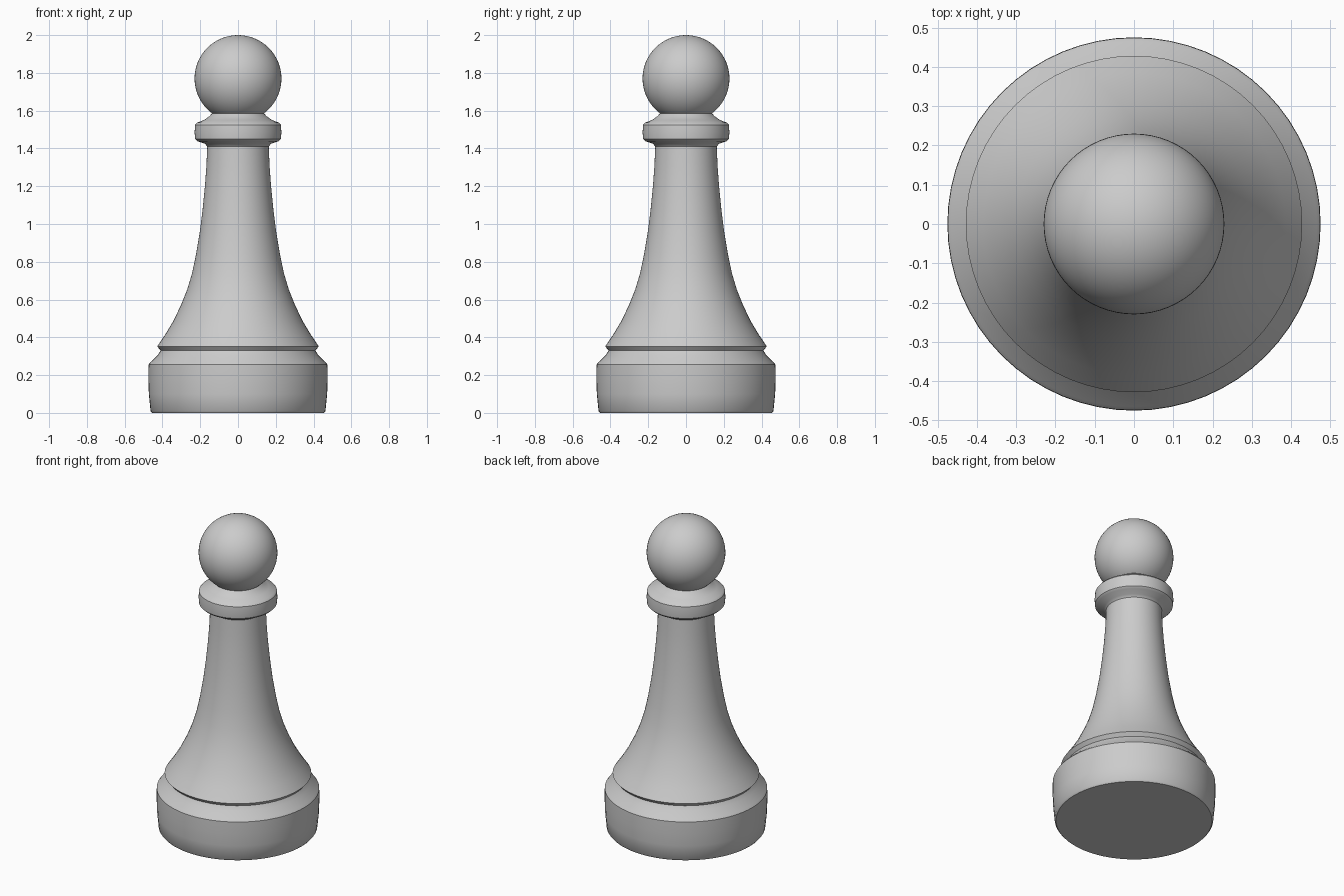
import bpy, bmesh, math

old = bpy.data.objects.get("Cube")
if old:
    bpy.data.objects.remove(old, do_unlink=True)

SEGMENTS = 64

grey = bpy.data.materials.new("light_grey")
grey.use_nodes = True
colour = (0.6, 0.6, 0.6, 1)
grey.diffuse_color = colour
grey.node_tree.nodes["Principled BSDF"].inputs["Base Color"].default_value = colour


def lathe(name, profile, angle=35):
    """Spin a (radius, height) profile around the z axis."""
    bm = bmesh.new()
    verts = [bm.verts.new((r, 0, z)) for r, z in profile]
    edges = [bm.edges.new(pair) for pair in zip(verts, verts[1:])]
    bmesh.ops.spin(bm, geom=verts + edges, cent=(0, 0, 0), axis=(0, 0, 1),
                   angle=math.tau, steps=SEGMENTS, use_duplicate=False)
    bmesh.ops.remove_doubles(bm, verts=bm.verts, dist=0.0001)
    bmesh.ops.recalc_face_normals(bm, faces=bm.faces)
    mesh = bpy.data.meshes.new(name)
    bm.to_mesh(mesh)
    bm.free()
    mesh.materials.append(grey)
    obj = bpy.data.objects.new(name, mesh)
    bpy.context.collection.objects.link(obj)
    bpy.ops.object.select_all(action="DESELECT")
    obj.select_set(True)
    bpy.context.view_layer.objects.active = obj
    bpy.ops.object.shade_smooth_by_angle(angle=math.radians(angle))
    return obj


# Foot, waist, collar and neck turned as one piece, from floor to head
stem = [
    (0, 0), (0.455, 0), (0.463, 0.01), (0.472, 0.1), (0.475, 0.18), (0.474, 0.255),
    (0.465, 0.267), (0.425, 0.305), (0.41, 0.33), (0.428, 0.352),
    (0.385, 0.415), (0.343, 0.485), (0.3, 0.575), (0.27, 0.65), (0.243, 0.74),
    (0.222, 0.84), (0.202, 0.96), (0.187, 1.08), (0.175, 1.2), (0.167, 1.31),
    (0.163, 1.41), (0.175, 1.425), (0.215, 1.438), (0.227, 1.45), (0.23, 1.485),
    (0.227, 1.525), (0.217, 1.537), (0.18, 1.55), (0.15, 1.572), (0.13, 1.595),
    (0.13, 1.62), (0, 1.62),
]
lathe("stem", stem)

# Round head
RADIUS, CENTRE, RINGS = 0.23, 1.77, 32
arc = [math.pi * i / RINGS for i in range(RINGS + 1)]
lathe("head", [(RADIUS * math.sin(a), CENTRE - RADIUS * math.cos(a)) for a in arc])
